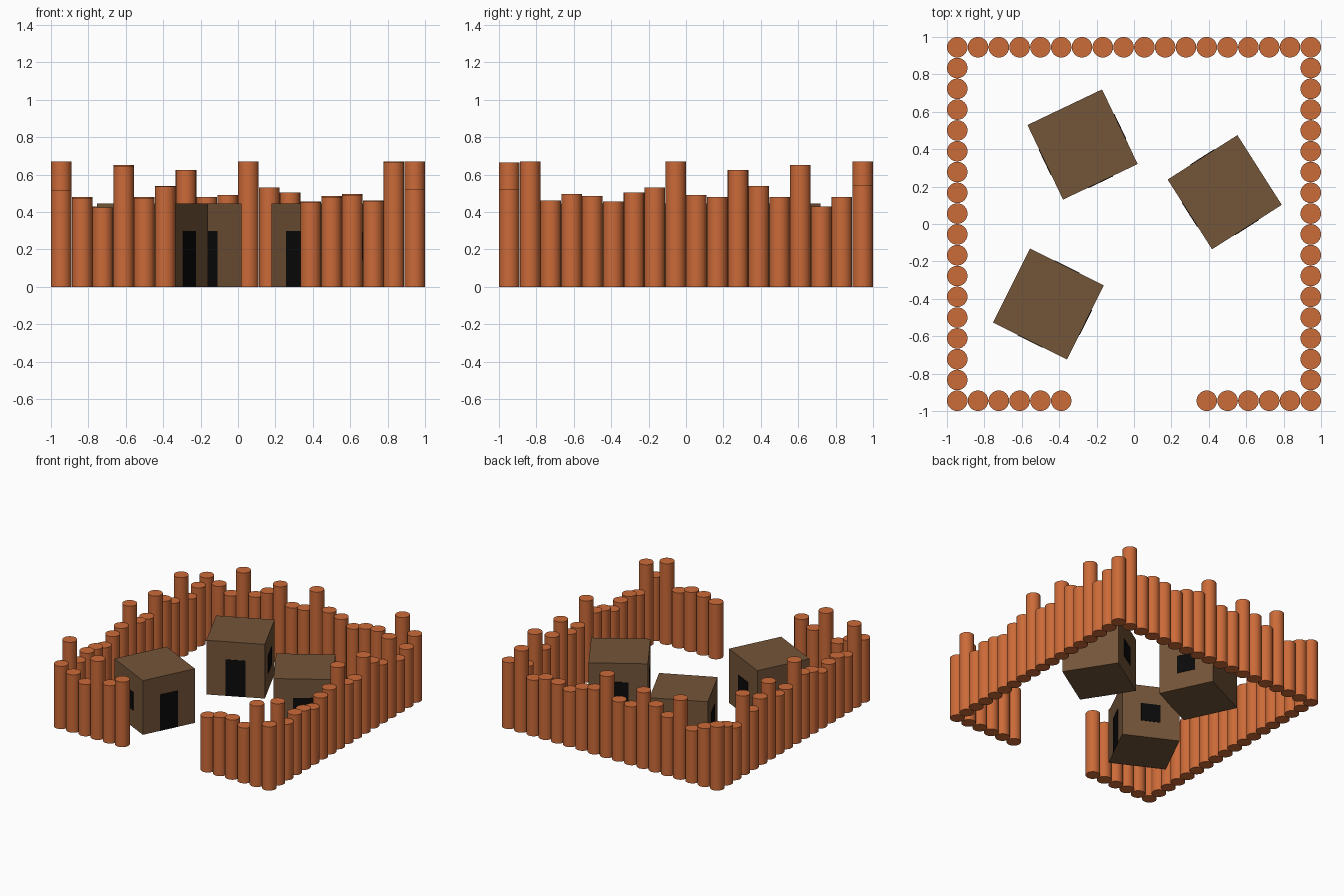
import bpy, bmesh
from math import radians
from mathutils import Matrix

if "Cube" in bpy.data.objects:
    bpy.data.objects.remove(bpy.data.objects["Cube"])


def material(name, rgb):
    m = bpy.data.materials.new(name)
    m.diffuse_color = (*rgb, 1)
    m.use_nodes = True
    m.node_tree.nodes["Principled BSDF"].inputs["Base Color"].default_value = m.diffuse_color
    return m


LOG = material("log_orange", (0.60, 0.145, 0.04))
WALL = material("hut_brown", (0.175, 0.09, 0.04))
DARK = material("opening_black", (0.003, 0.003, 0.003))


def finish(bm, name, mat):
    me = bpy.data.meshes.new(name)
    bm.to_mesh(me)
    bm.free()
    ob = bpy.data.objects.new(name, me)
    bpy.context.collection.objects.link(ob)
    me.materials.append(mat)
    return ob


# Palisade: the same run of log heights repeats on every side
HEIGHTS = [0.52, 0.48, 0.43, 0.65, 0.48, 0.54, 0.625, 0.48, 0.49,
           0.67, 0.53, 0.505, 0.455, 0.485, 0.495, 0.46, 0.67]
EDGE, STEP, R = 0.945, 1.89 / 17, 0.055


def wall(name, posts):
    bm = bmesh.new()
    for x, y, h in posts:
        bmesh.ops.create_cone(bm, cap_ends=True, segments=24, radius1=R, radius2=R,
                              depth=h, matrix=Matrix.Translation((x, y, h / 2)))
    ob = finish(bm, name, LOG)
    bpy.context.view_layer.objects.active = ob
    ob.select_set(True)
    bpy.ops.object.shade_smooth_by_angle(angle=radians(40))
    ob.select_set(False)


def pos(i):
    return -EDGE + STEP * i


wall("back_palisade", [(pos(i), EDGE, HEIGHTS[i]) for i in range(17)])
wall("right_palisade", [(EDGE, pos(17 - i), HEIGHTS[i] if i else 0.545) for i in range(17)])
wall("left_palisade", [(-EDGE, pos(17 - i), HEIGHTS[i]) for i in range(1, 17)])
# Front is split by the gateway
wall("front_left_palisade", [(pos(i), -EDGE, HEIGHTS[i] - 0.005) for i in range(6)])
wall("front_right_palisade", [(pos(i), -EDGE, HEIGHTS[i % 17] - 0.005 if i < 17 else 0.523)
                              for i in range(12, 18)])


def box(name, mat, place, centre, size):
    bm = bmesh.new()
    bmesh.ops.create_cube(bm, size=1, matrix=place @ Matrix.Translation(centre)
                          @ Matrix.Diagonal((*size, 1)))
    finish(bm, name, mat)


# Huts: door on the local -y side, a window on each flank
SIDE, TOP = 0.442, 0.445
HUTS = [("back_hut", -0.275, 0.425, 25.5), ("right_hut", 0.485, 0.17, -57.5),
        ("front_hut", -0.4575, -0.4275, 63.5)]
for name, x, y, angle in HUTS:
    place = Matrix.Translation((x, y, 0)) @ Matrix.Rotation(radians(angle), 4, 'Z')
    box(name + "_walls", WALL, place, (0, 0, TOP / 2), (SIDE, SIDE, TOP))
    box(name + "_door", DARK, place, (0, -SIDE / 2, 0.15), (0.15, 0.006, 0.298))
    for s in (-1, 1):
        box(name + "_window", DARK, place, (s * SIDE / 2, 0, 0.215), (0.006, 0.15, 0.15))
